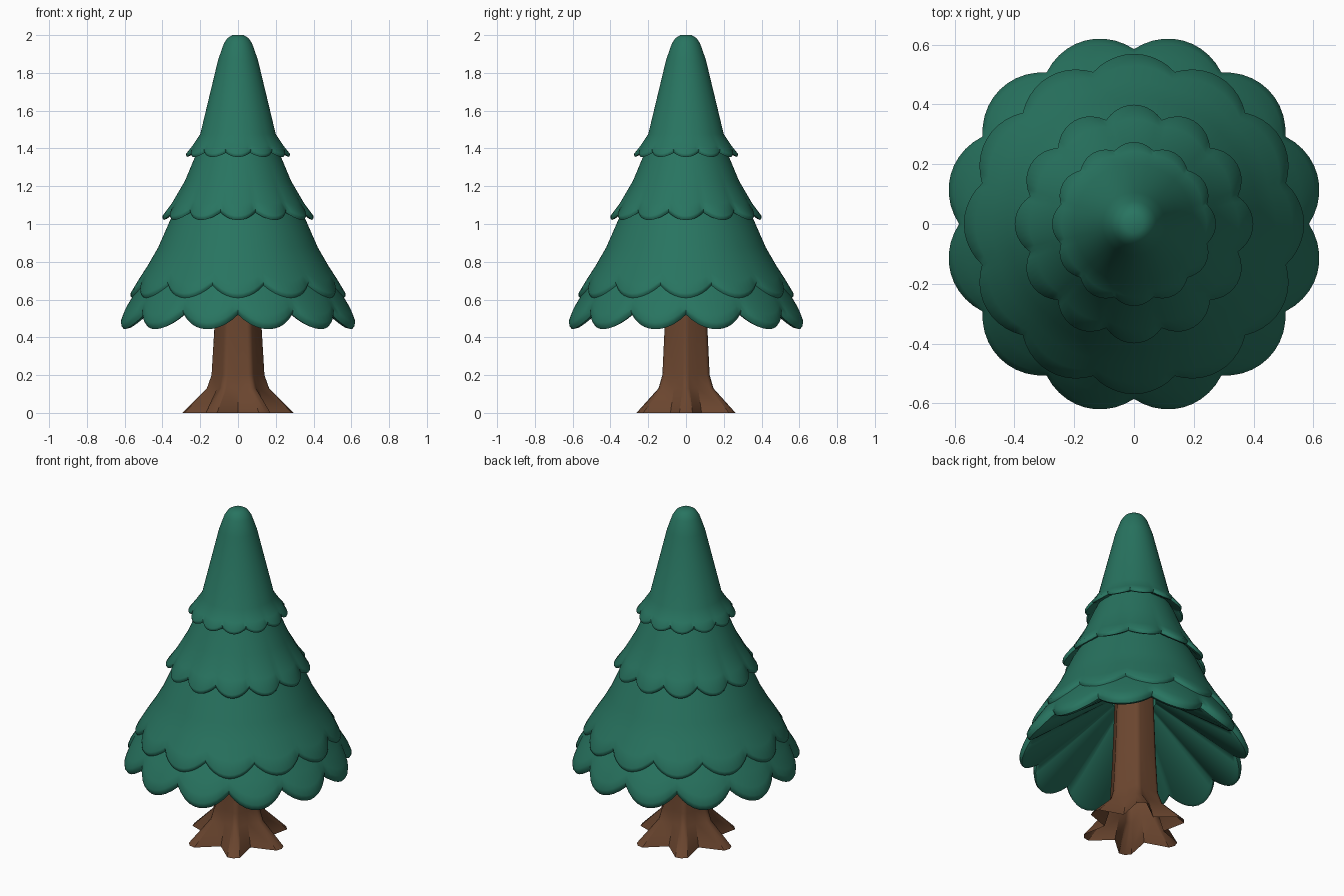
import bpy
import bmesh
from math import cos, sin, pi, radians

cube = bpy.data.objects.get("Cube")
if cube:
    bpy.data.objects.remove(cube, do_unlink=True)


def material(name, rgb):
    mat = bpy.data.materials.new(name)
    mat.use_nodes = True
    mat.diffuse_color = (*rgb, 1)
    bsdf = mat.node_tree.nodes["Principled BSDF"]
    bsdf.inputs["Base Color"].default_value = (*rgb, 1)
    bsdf.inputs["Roughness"].default_value = 0.8
    return mat


leaf_green = material("leaf_green", (0.021, 0.175, 0.117))
bark_brown = material("bark_brown", (0.145, 0.060, 0.028))


def loft(name, loops, mat, angle, cap=False):
    """Bridge closed loops of points, listed from the top down."""
    bm = bmesh.new()
    rings = [[bm.verts.new(p) for p in loop] for loop in loops]
    n = len(rings[0])
    for upper, lower in zip(rings, rings[1:]):
        for i in range(n):
            j = (i + 1) % n
            bm.faces.new((upper[i], lower[i], lower[j], upper[j]))
    if cap:
        bm.faces.new(rings[0])
    mesh = bpy.data.meshes.new(name)
    bm.to_mesh(mesh)
    bm.free()
    mesh.materials.append(mat)
    obj = bpy.data.objects.new(name, mesh)
    bpy.context.collection.objects.link(obj)
    bpy.ops.object.select_all(action='DESELECT')
    obj.select_set(True)
    bpy.context.view_layer.objects.active = obj
    bpy.ops.object.shade_smooth_by_angle(angle=radians(angle))
    return obj


LOBES, STEPS = 12, 10


def tier(name, profile, out, drop, turn=0.0, cap=False):
    """Scalloped skirt; profile rows are radius, height, lobe strength."""
    n = LOBES * STEPS
    loops = []
    for r, z, strength in profile:
        loop = []
        for i in range(n):
            u = 2 * (i % STEPS) / STEPS - 1
            lobe = (1 - u * u) * strength
            a = 2 * pi * i / n - pi / LOBES + turn
            rr = r + out * lobe
            loop.append((rr * cos(a), rr * sin(a), z - drop * lobe))
        loops.append(loop)
    return loft(name, loops, mat=leaf_green, angle=42, cap=cap)


# Bottom skirt, open below with a pleated underside
tier("bottom_branches",
     [(0.30, 1.0, 0), (0.49, 0.72, 0.2), (0.54, 0.645, 0.6),
      (0.57, 0.595, 0.95), (0.585, 0.555, 1), (0.583, 0.535, 1),
      (0.572, 0.52, 1), (0.55, 0.525, 1), (0.12, 0.81, 0)],
     out=0.05, drop=0.077, turn=pi / LOBES)

# Lower middle skirt
tier("lower_middle_branches",
     [(0.20, 1.30, 0), (0.355, 1.03, 0), (0.42, 0.88, 0.05),
      (0.465, 0.80, 0.25), (0.502, 0.742, 0.65), (0.526, 0.70, 1),
      (0.526, 0.685, 1), (0.517, 0.672, 1), (0.49, 0.685, 1),
      (0.43, 0.76, 0)],
     out=0.043, drop=0.066)

# Upper middle skirt
tier("upper_middle_branches",
     [(0.12, 1.58, 0), (0.23, 1.35, 0), (0.28, 1.23, 0),
      (0.335, 1.125, 0.4), (0.36, 1.085, 1), (0.36, 1.072, 1),
      (0.354, 1.062, 1), (0.335, 1.07, 1), (0.28, 1.12, 0)],
     out=0.039, drop=0.041)

# Crown with a blunt rounded tip
tier("crown",
     [(0.03, 2.0, 0), (0.055, 1.985, 0), (0.075, 1.955, 0),
      (0.105, 1.87, 0), (0.2, 1.475, 0), (0.235, 1.42, 0.4),
      (0.253, 1.395, 1), (0.253, 1.385, 1), (0.249, 1.377, 1),
      (0.235, 1.382, 1), (0.18, 1.41, 0)],
     out=0.021, drop=0.022, cap=True)

# Six-sided trunk flaring into six pointed roots; rows are
# height, ridge radius, ridge shoulder radius, valley radius
trunk_rows = [(0.88, 0.11, 0.108, 0.095), (0.45, 0.125, 0.123, 0.108),
              (0.20, 0.14, 0.136, 0.118), (0.13, 0.165, 0.158, 0.128),
              (0.0, 0.295, 0.285, 0.165)]
trunk_loops = []
for z, ridge, shoulder, valley in trunk_rows:
    loop = []
    for k in range(6):
        for offset, r in ((-30, valley), (-7, shoulder), (0, ridge), (7, shoulder)):
            a = radians(60 * k + offset)
            loop.append((r * cos(a), r * sin(a), z))
    trunk_loops.append(loop)
loft("trunk", trunk_loops, bark_brown, angle=35)
